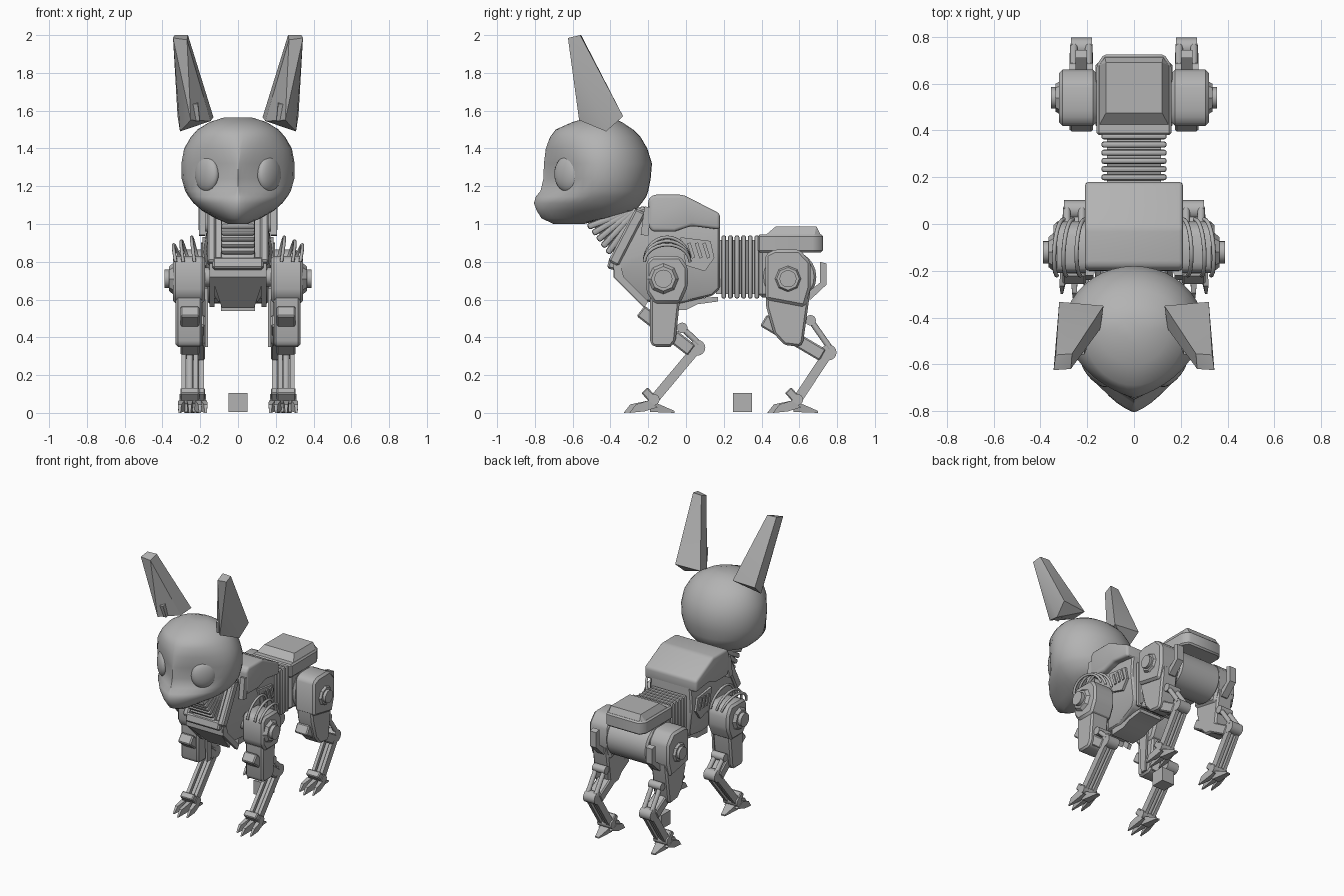
import bpy, bmesh, math
from mathutils import Vector

cube = bpy.data.objects.get("Cube")
if cube:
    bpy.data.objects.remove(cube, do_unlink=True)

GREY = (0.45, 0.45, 0.45, 1)
mat = bpy.data.materials.new("plain grey")
mat.use_nodes = True
mat.diffuse_color = GREY
mat.node_tree.nodes["Principled BSDF"].inputs["Base Color"].default_value = GREY


def finish(name, bm, mirror=False, bevel=0, segments=1, angle=32):
    """Bevel, smooth and link a mesh; optionally mirror it across x."""
    bmesh.ops.recalc_face_normals(bm, faces=bm.faces[:])
    if bevel:
        sharp = [e for e in bm.edges if len(e.link_faces) == 2 and e.calc_face_angle() > 0.4]
        bmesh.ops.bevel(bm, geom=sharp, offset=bevel, segments=segments, profile=0.5,
                        affect='EDGES', clamp_overlap=True)
    mesh = bpy.data.meshes.new(name)
    bm.to_mesh(mesh)
    bm.free()
    obj = bpy.data.objects.new(name, mesh)
    bpy.context.collection.objects.link(obj)
    mesh.materials.append(mat)
    bpy.ops.object.select_all(action='DESELECT')
    obj.select_set(True)
    bpy.context.view_layer.objects.active = obj
    bpy.ops.object.shade_smooth_by_angle(angle=math.radians(angle))
    if mirror:
        obj.modifiers.new("Mirror", 'MIRROR').use_mirror_merge = False
    return obj


def prism(name, profile, x0, x1, **kw):
    """Extrude a (y, z) outline from x0 to x1."""
    bm = bmesh.new()
    face = bm.faces.new([bm.verts.new((x0, y, z)) for y, z in profile])
    new = bmesh.ops.extrude_face_region(bm, geom=[face])["geom"]
    bmesh.ops.translate(bm, vec=(x1 - x0, 0, 0),
                        verts=[v for v in new if isinstance(v, bmesh.types.BMVert)])
    return finish(name, bm, **kw)


def hull(name, points, **kw):
    bm = bmesh.new()
    verts = [bm.verts.new(p) for p in points]
    bmesh.ops.convex_hull(bm, input=verts)
    bmesh.ops.delete(bm, geom=[v for v in bm.verts if not v.link_faces], context='VERTS')
    bmesh.ops.dissolve_limit(bm, angle_limit=0.03, verts=bm.verts[:], edges=bm.edges[:])
    return finish(name, bm, **kw)


def both(points):
    return [(s * x, y, z) for x, y, z in points for s in (1, -1)]


def bar(name, a, b, width, depth, **kw):
    """Box from a to b, with its width along x."""
    a, b = Vector(a), Vector(b)
    across = Vector((width / 2, 0, 0))
    deep = (b - a).cross(Vector((1, 0, 0))).normalized() * depth / 2
    return hull(name, [p + s * across + t * deep for p in (a, b) for s in (1, -1) for t in (1, -1)], **kw)


def rod(name, a, b, r, r2=None, sides=16, **kw):
    a, b = Vector(a), Vector(b)
    bm = bmesh.new()
    bmesh.ops.create_cone(bm, cap_ends=True, segments=sides, radius1=r,
                          radius2=r if r2 is None else r2, depth=(b - a).length)
    bm.transform((b - a).to_track_quat('Z', 'Y').to_matrix().to_4x4())
    bmesh.ops.translate(bm, vec=(a + b) / 2, verts=bm.verts[:])
    return finish(name, bm, **kw)


# Head: stacked slices of height, half width, back, front, muzzle sharpness
slices = [(1.0, .05, -.54, -.70, 1), (1.03, .12, -.42, -.765, 1.1), (1.07, .19, -.27, -.79, 1.3),
          (1.11, .235, -.235, -.805, 1.5), (1.145, .262, -.21, -.795, 1.6), (1.175, .28, -.2, -.77, 2.2),
          (1.24, .298, -.187, -.755, 2.4), (1.32, .3, -.18, -.752, 2.1), (1.4, .285, -.205, -.742, 1.5),
          (1.46, .25, -.24, -.72, 1.2), (1.5, .215, -.28, -.69, 1), (1.54, .15, -.34, -.6, 1),
          (1.565, .07, -.40, -.51, 1)]
bm = bmesh.new()
SEG = 40
rings = []
for z, w, back, front, power in slices:
    mid = -.45 if back > -.45 else (back + front) / 2
    ring = []
    for i in range(SEG):
        t = 2 * math.pi * i / SEG
        c, s = math.cos(t), math.sin(t)
        x = math.copysign(w * abs(c) ** (power if s < 0 else 1), c)
        ring.append(bm.verts.new((x, mid + s * ((back - mid) if s > 0 else (mid - front)), z)))
    rings.append(ring)
for lo, hi in zip(rings, rings[1:]):
    for i in range(SEG):
        j = (i + 1) % SEG
        bm.faces.new((lo[i], lo[j], hi[j], hi[i]))
bm.faces.new(rings[0])
bm.faces.new(rings[-1])
finish("head", bm, angle=60)

# Eyes
bm = bmesh.new()
bmesh.ops.create_uvsphere(bm, u_segments=24, v_segments=14, radius=1)
bmesh.ops.scale(bm, vec=(.088, .04, .096), verts=bm.verts[:])
for v in bm.verts:
    x, y = v.co.x, v.co.y
    v.co = (.165 + .64 * x - .77 * y, -.625 + .77 * x + .64 * y, 1.265 + v.co.z)
finish("eyes", bm, mirror=True, angle=60)

# Ears
hull("ears", [(.32, -.333, 1.57), (.13, -.35, 1.565), (.307, -.423, 1.49), (.145, -.45, 1.545),
              (.25, -.566, 1.55), (.344, -.625, 1.985), (.265, -.555, 2.0), (.27, -.62, 1.975),
              (.335, -.56, 2.0)], mirror=True)
bar("ear_clips", (.225, -.515, 1.55), (.235, -.54, 1.64), .045, .04, mirror=True)

# Neck bellows fanning from head to chest
lo0, lo1 = Vector((0, -.52, .985)), Vector((0, -.39, .81))
hi0, hi1 = Vector((0, -.32, 1.06)), Vector((0, -.22, 1.09))
for i in range(6):
    f = i / 5
    bar(f"neck_ring_{i}", lo0.lerp(lo1, f), hi0.lerp(hi1, f), .18, .034, bevel=.012, segments=2)
hull("neck_core", both([(.07, y, z) for y, z in ((-.49, .99), (-.34, 1.05), (-.24, 1.07), (-.37, .83))]))

# Chest
hull("chest", both([(.14, -.24, 1.08), (.16, .18, 1.0), (.14, -.385, .8), (.135, -.37, .74), (.09, -.23, .59),
                    (.1, -.03, .58), (.13, .14, .62), (.15, .18, .66), (.185, .02, .85), (.17, .18, .85),
                    (.17, -.2, .85)]), bevel=.01)
hull("chest_keel", both([(.145, -.385, .8), (.14, -.385, .72), (.085, -.22, .555), (.09, -.2, .6),
                         (.13, -.33, .8)]))
for x in (.14, -.14):
    bar("chest_rail", (x, -.385, .79), (x, -.24, 1.07), .045, .06, bevel=.01)
bar("chest_cross_bar", (0, -.395, .76), (0, -.38, .82), .27, .05, bevel=.01)
prism("belly_plate", [(-.12, .54), (0, .545), (.06, .575), (.17, .59), (.17, .615), (.04, .605), (-.12, .58)],
      -.09, .09)
bar("shoulder_posts", (.19, -.22, .94), (.19, -.2, 1.09), .035, .04, mirror=True)

# Rounded cover over the shoulders
prism("shoulder_cover", [(-.2, 1.13), (-.175, 1.155), (-.015, 1.155), (.18, 1.055), (.18, .97), (.03, .99),
                         (-.06, .96), (-.18, .96), (-.2, .99)], -.21, .21, bevel=.028, segments=3)

# Side vents
prism("vent_panels", [(-.03, .93), (.13, .91), (.15, .82), (.1, .75), (.0, .78)], .17, .188, mirror=True)
for i in range(3):
    y = .015 + .04 * i
    bar(f"vent_slat_{i}", (.19, y, .9), (.19, y + .025, .82), .012, .018, mirror=True)

# Waist bellows
for i in range(6):
    y = .2 + i * .035
    bar(f"waist_ring_{i}", (0, y, .605), (0, y, .94), .28, .026, bevel=.011, segments=2)
bar("waist_core", (0, .28, .63), (0, .28, .915), .23, .24)

# Pelvis
hull("pelvis_deck", both([(x, y, z) for x, y in ((.16, .38), (.16, .68), (.13, .725)) for z in (.85, .945)]),
     bevel=.01)
hull("pelvis_lid", both([(.15, .42, .94), (.15, .68, .94), (.125, .715, .94), (.12, .475, .987),
                         (.12, .69, .987)]))
bar("pelvis_block", (0, .47, .61), (0, .47, .87), .3, .17, bevel=.02)
rod("hip_drum", (-.165, .55, .72), (.165, .55, .72), .14, sides=24, bevel=.012)

# Hips and thighs
prism("hip_housings", [(.42, .84), (.47, .865), (.6, .865), (.66, .8), (.66, .66), (.63, .56), (.42, .6)],
      .16, .32, mirror=True, bevel=.015)
prism("thighs", [(.42, .66), (.66, .66), (.62, .37), (.6, .35), (.52, .36), (.465, .42), (.425, .56)],
      .175, .3, mirror=True, bevel=.012)
prism("rear_guards", [(.71, .8), (.745, .79), (.745, .68), (.66, .6), (.62, .6), (.62, .62), (.71, .69)],
      .2, .25, mirror=True)
rod("hip_caps", (.31, .54, .71), (.335, .54, .71), .075, .06, sides=8, mirror=True)
rod("hip_pins", (.33, .54, .71), (.355, .54, .71), .045, mirror=True)

# Shoulders and upper arms
rod("shoulder_axle", (-.24, -.12, .72), (.24, -.12, .72), .05)
prism("shoulder_housings", [(-.21, .8), (-.18, .83), (-.03, .83), (.01, .77), (.01, .67), (-.03, .58), (-.17, .58),
                            (-.21, .64)], .175, .345, mirror=True, bevel=.015)
prism("upper_arms", [(-.19, .62), (-.03, .62), (-.055, .38), (-.08, .35), (-.17, .35), (-.19, .37)],
      .19, .33, mirror=True, bevel=.012)
prism("arm_guards", [(-.14, .66), (-.06, .66), (-.08, .35), (-.12, .35)], .16, .175, mirror=True)
rod("shoulder_caps", (.34, -.12, .71), (.365, -.12, .71), .085, .065, sides=8, mirror=True)
rod("shoulder_pins", (.36, -.12, .71), (.39, -.12, .71), .048, mirror=True)


def lower_leg(name, x, knee, hock, ankle, piston):
    """Shank, pistons, hock, shin rods and clawed foot, given (y, z) joints."""
    def at(p, dx=0):
        return (x + dx, p[0], p[1])
    bar(name + "_shank", at(knee), at((hock[0] - .03, hock[1] - .015)), .1, .07, mirror=True, bevel=.008)
    rod(name + "_hock", at(hock, -.045), at(hock, .045), .042, mirror=True)
    rod(name + "_piston_pin", at(piston, -.05), at(piston, .05), .028, mirror=True)
    for dx in (-.032, .032):
        bar(name + "_shin", at(hock, dx), at(ankle, dx), .024, .05, mirror=True)
        rod(name + "_piston", at(piston, dx), at((hock[0] + .01, hock[1] + .02), dx), .016, mirror=True)
    rod(name + "_shin_core", at(hock), at(ankle), .018, mirror=True)
    a = ankle[0]
    bar(name + "_instep", at((a - .05, .12)), at((a + .015, .05)), .1, .045, mirror=True, bevel=.006)
    rod(name + "_ankle", at((a, .07), -.055), at((a, .07), .055), .03, mirror=True)
    for dx in (-.045, 0, .045):
        reach = .16 if dx == 0 else .13
        hull(name + "_claw", [(x + dx * k + s * w, a + y, z) for s in (-1, 1) for k, w, y, z in (
            (1.2, .005, -reach, 0), (1.2, .01, .035 - reach, .045), (1, .016, -.03, .065),
            (.8, .016, .02, .03), (1, .016, -.05, .008))], mirror=True)
    hull(name + "_heel", [(x + s * w, a + y, z) for s in (-1, 1) for w, y, z in (
        (.035, -.02, .06), (.035, .03, .045), (.015, .11, .01), (.015, .11, 0), (.03, -.02, .005))], mirror=True)


lower_leg("front_leg", .255, (-.24, .54), (.06, .345), (-.17, .07), (-.02, .45))
lower_leg("rear_leg", .225, (.41, .49), (.755, .32), (.59, .07), (.66, .49))

# Forward guards ahead of the arms
prism("front_guards", [(-.385, .8), (-.35, .8), (-.33, .72), (-.2, .59), (-.22, .56), (-.38, .72)],
      .125, .15, mirror=True)

# Shoulder cables
for i, (xa, xb) in enumerate(((.33, .3), (.29, .26), (.23, .21))):
    for side in (1, -1):
        curve = bpy.data.curves.new("shoulder_cable", 'CURVE')
        curve.dimensions = '3D'
        curve.bevel_depth = .009
        curve.bevel_resolution = 2
        spline = curve.splines.new('POLY')
        spline.points.add(14)
        for k, p in enumerate(spline.points):
            t = math.pi * k / 14
            p.co = (side * (xa + (xb - xa) * k / 14 + .025 * math.sin(t)), -.1 - .12 * math.cos(t),
                    .8 + (.09 + .02 * i) * math.sin(t), 1)
        spline.use_smooth = True
        obj = bpy.data.objects.new(f"shoulder_cable_{i}", curve)
        bpy.context.collection.objects.link(obj)
        curve.materials.append(mat)

# Loose block under the body
bar("loose_block", (0, .3, .005), (0, .3, .105), .1, .1)
